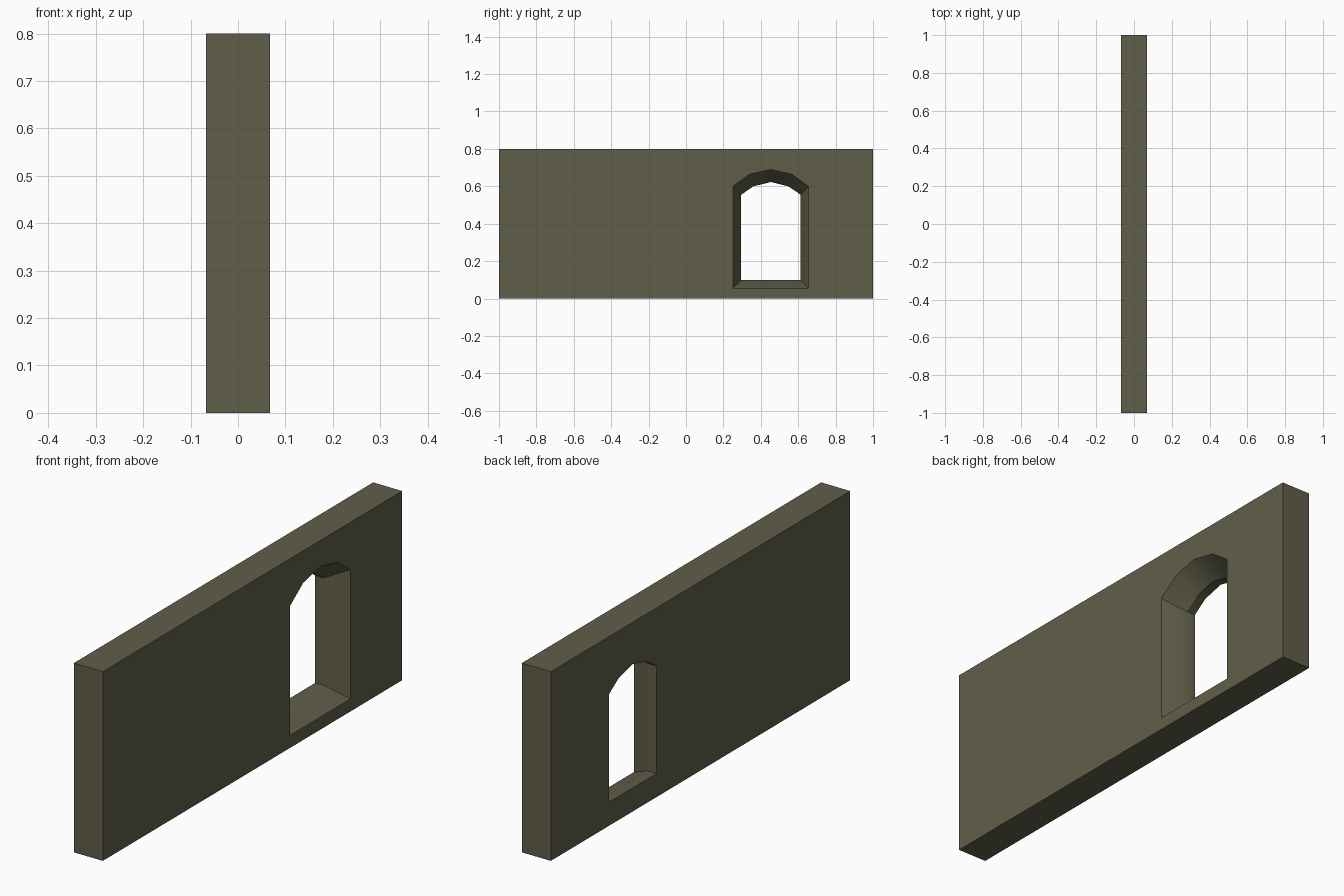
import bpy, bmesh, math
from mathutils import Vector

if "Cube" in bpy.data.objects:
    bpy.data.objects.remove(bpy.data.objects["Cube"])

HALF = 0.068    # half wall thickness
KINK = -0.027   # depth where the splayed reveal turns straight

# arched window outlines (y, z): wide on the +x face, narrow on the -x face
wide = [(0.25, 0.053), (0.25, 0.60), (0.34, 0.665), (0.452, 0.69),
        (0.565, 0.665), (0.655, 0.60), (0.655, 0.053)]
narrow = [(0.295, 0.10), (0.295, 0.555), (0.36, 0.60), (0.455, 0.623),
          (0.547, 0.60), (0.613, 0.555), (0.613, 0.10)]
outline = [(-1, 0), (-1, 0.8), (1, 0.8), (1, 0)]

bm = bmesh.new()


def ring(points, x):
    return [bm.verts.new((x, y, z)) for y, z in points]


def bridge(a, b):
    n = len(a)
    for i in range(n):
        j = (i + 1) % n
        bm.faces.new((a[i], a[j], b[j], b[i]))


def ring_edges(r):
    return [bm.edges.get((r[i], r[(i + 1) % len(r)])) for i in range(len(r))]


# wall ends, top and bottom
right, left = ring(outline, HALF), ring(outline, -HALF)
bridge(right, left)

# window reveal: splayed, then straight
w, k, s = ring(wide, HALF), ring(narrow, KINK), ring(narrow, -HALF)
bridge(w, k)
bridge(k, s)

# big wall faces with the window left open
for outer, inner, nx in ((right, w, 1), (left, s, -1)):
    bmesh.ops.triangle_fill(bm, use_beauty=True, normal=Vector((nx, 0, 0)),
                            edges=ring_edges(outer) + ring_edges(inner))
bmesh.ops.recalc_face_normals(bm, faces=bm.faces[:])

mesh = bpy.data.meshes.new("window_wall")
bm.to_mesh(mesh)
bm.free()
wall = bpy.data.objects.new("window_wall", mesh)
bpy.context.collection.objects.link(wall)

mat = bpy.data.materials.new("olive stone")
mat.diffuse_color = (0.118, 0.113, 0.068, 1)
mat.use_nodes = True
mat.node_tree.nodes["Principled BSDF"].inputs["Base Color"].default_value = mat.diffuse_color
mesh.materials.append(mat)

bpy.context.view_layer.objects.active = wall
wall.select_set(True)
bpy.ops.object.shade_smooth_by_angle(angle=math.radians(30))
